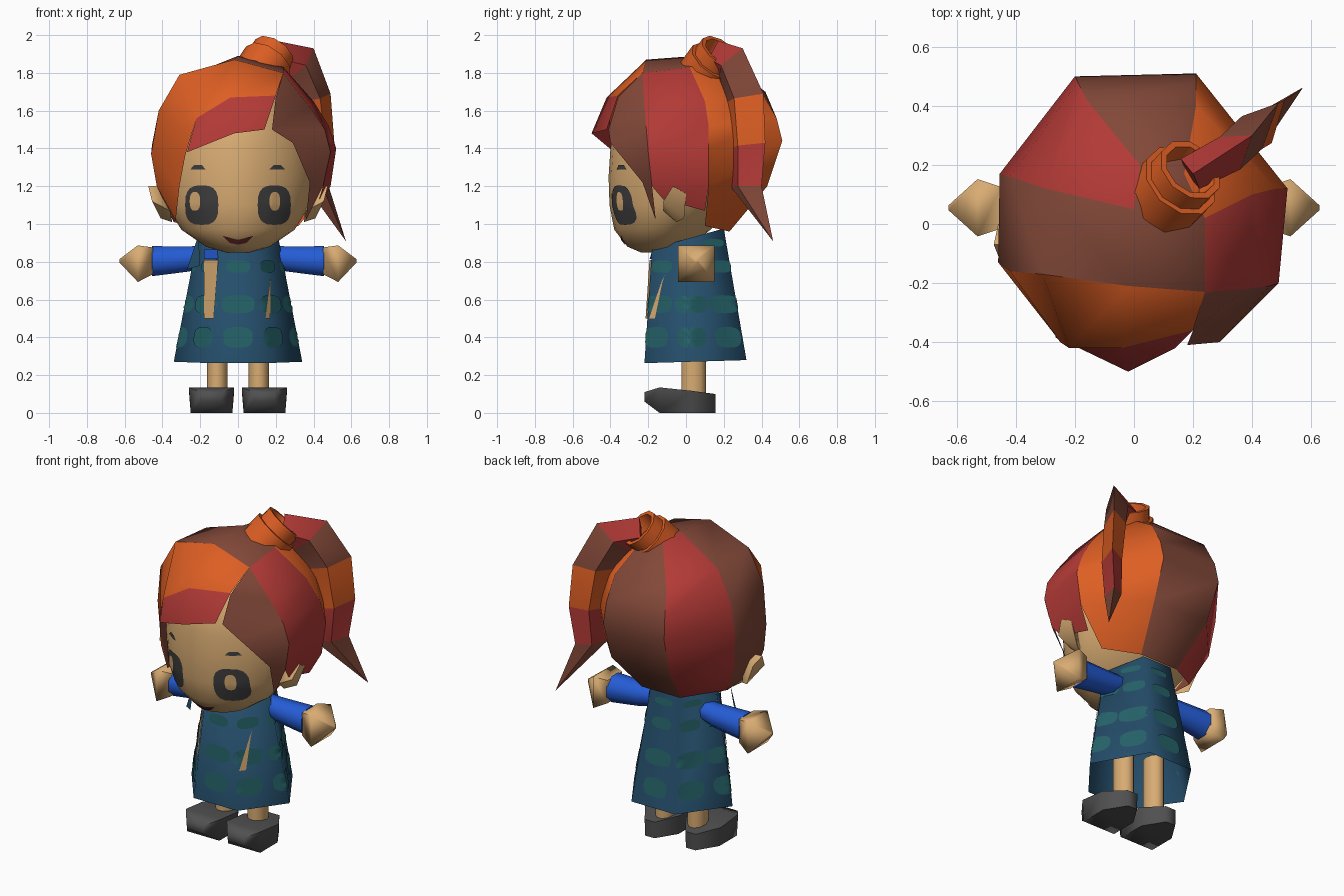
import bpy, bmesh, math
from mathutils import Vector
from mathutils.bvhtree import BVHTree

if "Cube" in bpy.data.objects:
    bpy.data.objects.remove(bpy.data.objects["Cube"])

COLOURS = {
    "skin": (0.69, 0.41, 0.17), "orange_hair": (0.72, 0.112, 0.017),
    "red_hair": (0.445, 0.042, 0.037), "brown_hair": (0.223, 0.065, 0.04),
    "sleeve_blue": (0.018, 0.107, 0.67), "dress_blue": (0.018, 0.076, 0.146),
    "dress_teal": (0.018, 0.122, 0.138), "shoe_grey": (0.08, 0.08, 0.08),
    "eye_dark": (0.05, 0.047, 0.047), "mouth_red": (0.114, 0.02, 0.02),
}
MATS = {}
for key, rgb in COLOURS.items():
    MATS[key] = bpy.data.materials.new(key)
    MATS[key].diffuse_color = (*rgb, 1)


def build(name, verts, faces, colours, outward=None):
    """Mesh object; colours is one name or one name per face."""
    if isinstance(colours, str):
        colours = [colours] * len(faces)
    used = sorted(set(colours))
    me = bpy.data.meshes.new(name)
    me.from_pydata([tuple(v) for v in verts], [], faces)
    for key in used:
        me.materials.append(MATS[key])
    for p, key in zip(me.polygons, colours):
        p.material_index = used.index(key)
    bm = bmesh.new()
    bm.from_mesh(me)
    bmesh.ops.remove_doubles(bm, verts=bm.verts, dist=0.0005)
    bmesh.ops.recalc_face_normals(bm, faces=bm.faces)
    if outward is not None:
        for f in bm.faces:
            f.normal_update()
            if f.normal.dot(f.calc_center_median() - Vector(outward)) < 0:
                f.normal_flip()
    if name in ("head", "dress"):
        bmesh.ops.triangulate(bm, faces=bm.faces)
    bm.to_mesh(me)
    bm.free()
    ob = bpy.data.objects.new(name, me)
    bpy.context.collection.objects.link(ob)
    return ob


def loft(name, rings, colours, start=True, end=True):
    """Skin closed rings; colours is one name or one per band."""
    n, verts, faces, cols = len(rings[0]), [], [], []
    for r in rings:
        verts += r
    for i in range(len(rings) - 1):
        for j in range(n):
            k = (j + 1) % n
            faces.append((i*n + j, i*n + k, (i+1)*n + k, (i+1)*n + j))
            cols.append(colours if isinstance(colours, str) else colours[i])
    last = (len(rings) - 1) * n
    if start:
        faces.append(tuple(range(n)))
        cols.append(cols[0])
    if end:
        faces.append(tuple(range(last, last + n)))
        cols.append(cols[-2])
    return build(name, verts, faces, cols)


def circle(n, phase=0.0, power=1.0):
    sg = lambda t: math.copysign(abs(t) ** power, t)
    return [(sg(math.cos(2*math.pi*(k + phase)/n)), sg(math.sin(2*math.pi*(k + phase)/n))) for k in range(n)]


def surface(ob):
    me = ob.data
    return BVHTree.FromPolygons([v.co.copy() for v in me.vertices], [tuple(p.vertices) for p in me.polygons])


def drape(name, patches, tree, colour, lift=0.006):
    """Lay flat outlines (u, z) on a surface; each patch is (outline, angle, origin)."""
    verts, faces = [], []
    for outline, ang, origin in patches:
        out = Vector((math.sin(ang), -math.cos(ang), 0))
        side = Vector((math.cos(ang), math.sin(ang), 0))
        fine = []
        for i, p in enumerate(outline):
            q = outline[(i + 1) % len(outline)]
            m = 1 if len(outline) > 10 else 6
            fine += [Vector(p).lerp(Vector(q), s / m) for s in range(m)]
        mid = sum(fine, Vector((0, 0))) / len(fine)
        n, base = len(fine), len(verts)
        for p in [mid] + [mid.lerp(f, s) for s in (0.33, 0.67, 1) for f in fine]:
            w = Vector(origin) + side * p.x + Vector((0, 0, p.y))
            hit = tree.ray_cast(w + out * 2, -out)[0]
            verts.append((hit if hit else w) + out * lift)
        for j in range(n):
            k = (j + 1) % n
            faces.append((base, base + 1 + j, base + 1 + k))
            for r in (0, 1):
                a, b = base + 1 + r*n, base + 1 + (r+1)*n
                faces.append((a + j, b + j, b + k, a + k))
    return build(name, verts, faces, colour, outward=(0, 0.03, 0.7 if "dress" in name else 1.2))


def blob(cx, cz, hw, hh, power=0.7):
    return [(cx + hw * c, cz + hh * s) for c, s in circle(20, 0, power)]


# Head: stacked ovals (z, half width, front y, back y)
ROWS = [(0.85, 0.07, -0.24, -0.05), (0.88, 0.17, -0.31, 0.02), (0.97, 0.30, -0.38, 0.13),
        (1.1, 0.38, -0.405, 0.27), (1.25, 0.41, -0.41, 0.36), (1.4, 0.42, -0.40, 0.39),
        (1.55, 0.37, -0.37, 0.36), (1.7, 0.26, -0.25, 0.26), (1.78, 0.1, -0.1, 0.1)]
head = loft("head", [[(rx*c, (f + b)/2 + (b - f)/2*s, z) for c, s in circle(24, 0, 1.1)]
                     for z, rx, f, b in ROWS], "skin")

# Face details
face = surface(head)
O = (0, 0, 0)
drape("eyes", [(blob(x, 1.1, 0.088, 0.105), 0, O) for x in (-0.192, 0.192)], face, "eye_dark")
drape("eye_highlights", [(blob(x, 1.12, 0.028, 0.05, 0.8), 0, O) for x in (-0.228, 0.195)], face, "skin", 0.0095)
drape("eyebrows", [([(x - 0.042, 1.288), (x - 0.02, 1.312), (x + 0.02, 1.312), (x + 0.042, 1.288)], 0, O)
                   for x in (-0.212, 0.208)], face, "eye_dark")
drape("mouth", [([(-0.08, 0.937), (-0.04, 0.922), (0, 0.918), (0.04, 0.922), (0.08, 0.937),
                  (0.045, 0.9), (0, 0.89), (-0.045, 0.9)], 0, O)], face, "mouth_red")

# Ears
for side, s in (("left", -1), ("right", 1)):
    bm = bmesh.new()
    for x, y, z in [(0.475, -0.07, 1.2), (0.455, -0.12, 1.12), (0.35, -0.05, 1.01), (0.46, 0.0, 1.16),
                    (0.36, -0.06, 1.2), (0.36, -0.12, 1.07), (0.41, -0.01, 1.03)]:
        bm.verts.new((s*x, y, z))
    bmesh.ops.convex_hull(bm, input=bm.verts)
    bm.verts.index_update()
    build(side + "_ear", [v.co.copy() for v in bm.verts], [[v.index for v in f.verts] for f in bm.faces], "skin")
    bm.free()

# Hair: seams running from the crown to the hem, filled with coloured locks
corner = (0.24, -0.23, 1.8)
left_front = [(-0.02, -0.21, 1.87), (-0.31, -0.17, 1.79), (-0.42, -0.16, 1.6),
              (-0.46, -0.13, 1.37), (-0.43, -0.15, 1.2), (-0.33, -0.22, 1.02)]
left_back = [(0.0, 0.05, 1.89), (-0.3, 0.12, 1.77), (-0.42, 0.16, 1.6),
             (-0.455, 0.17, 1.42), (-0.43, 0.14, 1.2), (-0.34, 0.08, 1.01)]
back_left = [(0.02, 0.2, 1.87), (-0.16, 0.42, 1.7), (-0.19, 0.48, 1.56),
             (-0.2, 0.5, 1.44), (-0.18, 0.42, 1.2), (-0.12, 0.23, 0.96)]
back_right = [(0.17, 0.17, 1.85), (0.21, 0.4, 1.7), (0.21, 0.48, 1.56),
              (0.21, 0.51, 1.44), (0.21, 0.43, 1.2), (0.14, 0.23, 0.96)]
right_back = [(0.24, 0.02, 1.83), (0.4, 0.1, 1.65), (0.48, 0.12, 1.52),
              (0.52, 0.12, 1.4), (0.49, 0.12, 1.2), (0.42, 0.1, 1.07)]
right_front = [corner, (0.38, -0.22, 1.62), (0.46, -0.21, 1.5),
               (0.49, -0.2, 1.38), (0.45, -0.18, 1.2), (0.36, -0.16, 1.02)]
right_edge = [corner, (0.2, -0.36, 1.67), (0.18, -0.41, 1.5),
              (0.29, -0.4, 1.43), (0.38, -0.23, 1.22), (0.36, -0.16, 1.02)]
fringe_top = [(0.2, -0.36, 1.68), (-0.04, -0.42, 1.67), (-0.22, -0.42, 1.56)]
fringe_hem = [(0.14, -0.42, 1.5), (-0.02, -0.5, 1.48), (-0.27, -0.38, 1.38)]
left_edge = fringe_top + [(-0.25, -0.4, 1.46), (-0.28, -0.36, 1.36), (-0.31, -0.31, 1.2), left_front[5]]
verts, faces, cols = [], [], []


def lock(a, b, colour):
    for i in range(len(a) - 1):
        quad = list(dict.fromkeys([a[i], a[i+1], b[i+1], b[i]]))
        faces.append(tuple(range(len(verts), len(verts) + len(quad))))
        verts.extend(quad)
        cols.append(colour)


lock(left_front, left_back, "brown_hair")
lock(left_back, back_left, "red_hair")
lock(back_left, back_right, "brown_hair")
lock(back_right, right_back[:5] + [(0.32, 0.1, 0.99)], "orange_hair")
lock(right_back, right_front[:5] + [(0.43, -0.12, 1.13)], "red_hair")
lock(right_front, right_edge, "brown_hair")
lock([corner] + left_front, left_edge, "orange_hair")
lock(fringe_top, fringe_hem, "red_hair")
lock([corner, left_front[0]], [right_back[0], left_back[0]], "brown_hair")
lock([left_back[0], back_left[0]], [right_back[0], back_right[0]], "brown_hair")
build("hair", verts, faces, cols, outward=(0.02, 0, 1.35))

# Hair band: two stepped open collars on a tilted axis
axis = Vector((0.5, 0.55, 0.74)).normalized()
u = axis.cross(Vector((1, 0, 0))).normalized()
v = axis.cross(u)
base = Vector((0.115, 0.1, 1.8))
loft("hair_band", [[base + axis*h + (u*c + v*s)*r for c, s in circle(10)]
                   for h, r in ((-0.03, 0.138), (0.09, 0.138), (0.09, 0.118), (0.16, 0.118), (0.16, 0.095), (0.08, 0.08))],
     "orange_hair", start=False, end=False)

# Side tail: flat blade (outer point, inner point, half thickness)
across = Vector((-0.53, 0.85, 0))
SECT = [((0.2, 0.17, 1.97), (0.18, 0.17, 1.78), 0.06), ((0.4, 0.3, 1.93), (0.25, 0.18, 1.75), 0.065),
        ((0.49, 0.41, 1.69), (0.31, 0.21, 1.64), 0.065), ((0.51, 0.42, 1.43), (0.36, 0.23, 1.4), 0.06),
        ((0.48, 0.4, 1.2), (0.36, 0.235, 1.2), 0.05), ((0.571, 0.461, 0.91), (0.569, 0.459, 0.912), 0.001)]
rings = []
for a, b, t in SECT:
    a, b = Vector(a), Vector(b)
    m = (a + b) / 2
    rings.append([a, m + across*t, b, m - across*t])
loft("side_tail", rings, ["red_hair", "brown_hair", "orange_hair", "red_hair", "brown_hair"])

# Dress: six-sided flared body, open at the hem
HEM = [(-0.34, 0.03), (-0.15, -0.22), (0.15, -0.22), (0.34, 0.02), (0.15, 0.32), (-0.15, 0.32)]
NECK = [(-0.215, 0.0), (-0.1, -0.18), (0.1, -0.18), (0.215, 0.0), (0.1, 0.2), (-0.1, 0.2)]
dress = loft("dress", [[(x, y, 0.27 + 0.03*y) for x, y in HEM],
                       [(x, y, 0.92 + 0.28*y) for x, y in NECK]], "dress_blue", start=False)
cloth = surface(dress)
spots = []
for z, hw, hh in ((0.40, 0.078, 0.055), (0.575, 0.088, 0.048), (0.775, 0.065, 0.033)):
    for k in range(8):
        spots.append((blob(0, z, hw, hh), k * math.pi / 4, (0, 0.03, 0)))
spots += [(blob(0, 0.9, 0.06, 0.02), math.pi + a, (0, 0.03, 0)) for a in (-0.9, 0, 0.9)]
drape("dress_spots", spots, cloth, "dress_teal", 0.005)
drape("dress_slits", [([(-0.18, 0.81), (-0.105, 0.81), (-0.13, 0.5), (-0.18, 0.5)], 0, O),
                      ([(0.145, 0.5), (0.17, 0.5), (0.176, 0.73)], 0, O)], cloth, "skin", 0.0095)
drape("dress_neck_patch", [([(-0.18, 0.865), (-0.11, 0.865), (-0.105, 0.815), (-0.18, 0.815)], 0, O)],
      cloth, "sleeve_blue", 0.0095)
build("dress_flap", [(-0.27, -0.12, 0.76), (-0.21, -0.13, 0.94), (-0.2, -0.18, 0.78)], [(0, 1, 2)], "dress_blue")

# Arms, legs and shoes, mirrored left to right
for side, s in (("left", -1), ("right", 1)):
    loft(side + "_sleeve", [[(s*x, 0.05 + r*c, z + r*q) for c, q in circle(8, 0.5)]
                            for x, r, z in ((0.16, 0.06, 0.83), (0.26, 0.072, 0.815), (0.455, 0.086, 0.803))],
         "sleeve_blue")
    loft(side + "_hand", [[(s*x, 0.055 + r*c, z + r*q) for c, q in circle(4, 0.5)]
                          for x, r, z in ((0.45, 0.1, 0.805), (0.53, 0.137, 0.79), (0.628, 0.012, 0.805))],
         "skin")
    loft(side + "_leg", [[(s*0.11 + 0.055*c, 0.04 + 0.068*q, z) for c, q in circle(10)]
                         for z in (0.06, 0.45)], "skin")
    loft(side + "_shoe", [[(s*0.14 + k*w*f, y, z) for k, f, z in
                           ((-1, 0.92, lo), (1, 0.92, lo), (1, 1, hi), (-1, 1, hi))]
                          for y, w, lo, hi in ((-0.22, 0.06, 0.06, 0.11), (-0.14, 0.12, 0, 0.135),
                                               (0.03, 0.12, 0, 0.117), (0.155, 0.035, 0, 0.1))], "shoe_grey")

# Soft shading with sharp creases kept; crisper on the hair
for soft in (True, False):
    bpy.ops.object.select_all(action="DESELECT")
    for ob in bpy.context.collection.objects:
        if ("hair" in ob.name or "tail" in ob.name) != soft:
            ob.select_set(True)
            bpy.context.view_layer.objects.active = ob
    bpy.ops.object.shade_smooth_by_angle(angle=math.radians(75 if soft else 40))

for m in bpy.data.materials:
    if m.users and not m.is_grease_pencil:
        m.use_nodes = True
        m.node_tree.nodes["Principled BSDF"].inputs["Base Color"].default_value = m.diffuse_color
